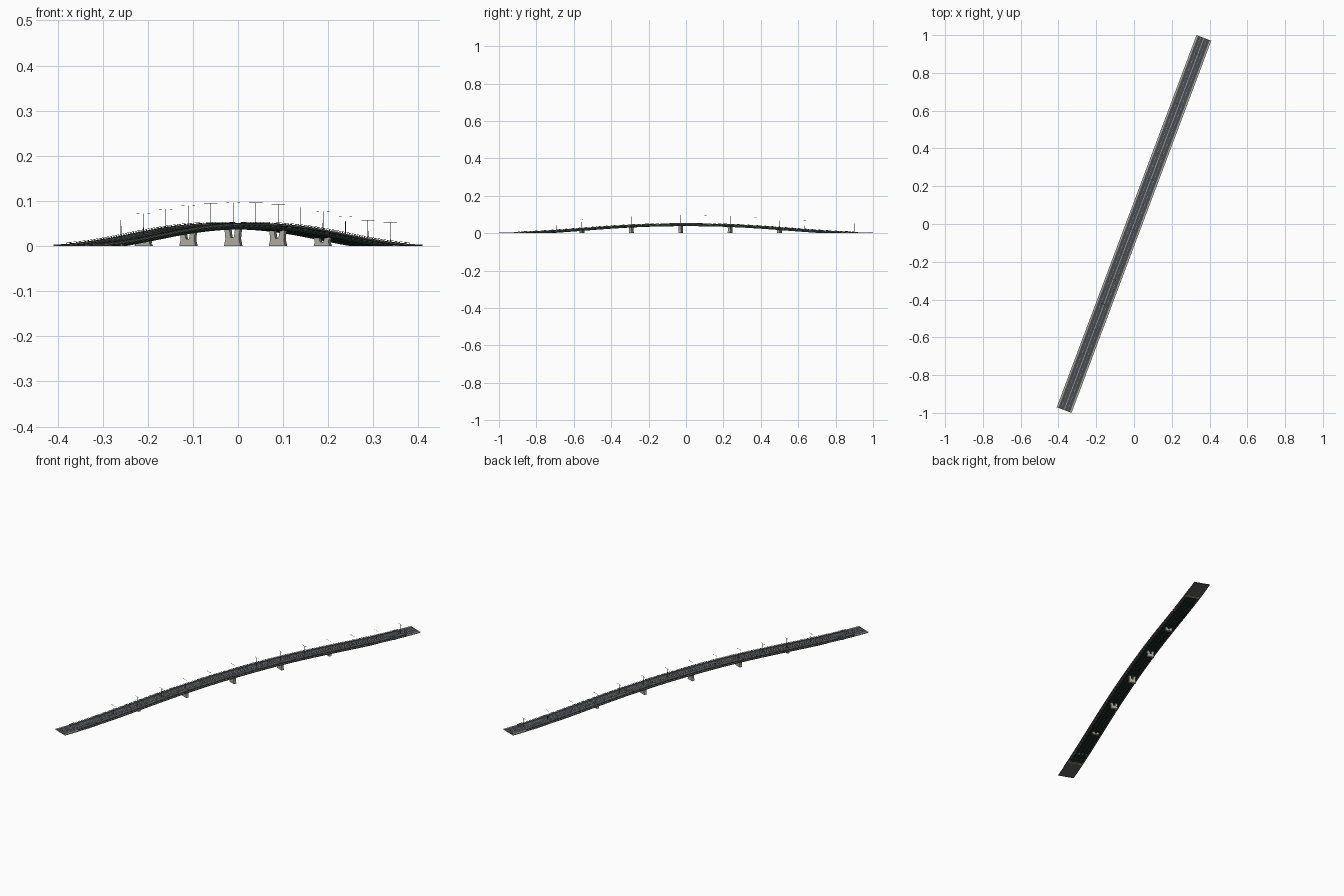
import bpy, bmesh, math

if "Cube" in bpy.data.objects:
    bpy.data.objects.remove(bpy.data.objects["Cube"])

HALF = 1.052                       # half length of the bridge along its axis
ANGLE = -math.atan2(0.37, 0.985)   # bridge runs diagonally in plan


def road_z(s):
    u = min(abs(s) / HALF, 1.0) ** 1.15
    return 0.0028 + 0.0457 * (1 + math.cos(math.pi * u)) / 2


def material(name, r, g, b):
    m = bpy.data.materials.new(name)
    m.diffuse_color = (r, g, b, 1)
    m.use_nodes = True
    m.node_tree.nodes["Principled BSDF"].inputs["Base Color"].default_value = m.diffuse_color
    return m


ASPHALT = material("asphalt", 0.085, 0.095, 0.105)
TRACK = material("worn_lane", 0.06, 0.067, 0.075)
CONCRETE = material("concrete", 0.42, 0.40, 0.35)
SLAB = material("slab_grey", 0.13, 0.125, 0.12)
GREEN = material("girder_green", 0.018, 0.045, 0.035)
DARK = material("dark_metal", 0.07, 0.08, 0.08)
PAINT = material("line_paint", 0.6, 0.6, 0.58)


def finish(bm, name, mat):
    bmesh.ops.recalc_face_normals(bm, faces=bm.faces)
    me = bpy.data.meshes.new(name)
    bm.to_mesh(me)
    bm.free()
    me.materials.append(mat)
    ob = bpy.data.objects.new(name, me)
    ob.rotation_euler.z = ANGLE
    bpy.context.collection.objects.link(ob)
    return ob


def strip(bm, t0, t1, z0, z1, s0=-HALF, s1=HALF, n=72):
    """Rectangular section swept along the road profile."""
    rings = []
    for i in range(n + 1):
        s = s0 + (s1 - s0) * i / n
        z = road_z(s)
        lo, hi = max(0, z + z0), max(0.0004, z + z1)
        rings.append([bm.verts.new(p) for p in
                      ((t0, s, lo), (t1, s, lo), (t1, s, hi), (t0, s, hi))])
    for a, b in zip(rings, rings[1:]):
        for k in range(4):
            j = (k + 1) % 4
            bm.faces.new((a[k], a[j], b[j], b[k]))
    bm.faces.new(rings[0])
    bm.faces.new(rings[-1])


def box(bm, x0, x1, y0, y1, z0, z1):
    v = bmesh.ops.create_cube(bm, size=1)["verts"]
    for p in v:
        p.co = (x1 if p.co.x > 0 else x0, y1 if p.co.y > 0 else y0,
                z1 if p.co.z > 0 else z0)


def strips(name, mat, *specs):
    bm = bmesh.new()
    for sp in specs:
        strip(bm, *sp)
    finish(bm, name, mat)


def both(t0, t1, *rest):
    return (t0, t1, *rest), (-t1, -t0, *rest)


# deck, road surface, walkways and median
strips("deck_slab", SLAB, (-0.042, 0.042, -0.003, -0.0006))
strips("road_surface", ASPHALT, (-0.033, 0.033, -0.0006, 0))
strips("worn_lanes", TRACK, *both(0.005, 0.013, -0.0003, 0.0002),
       *both(0.02, 0.029, -0.0003, 0.0002))
strips("walkways", CONCRETE, *both(0.033, 0.042, -0.0006, 0.001))
strips("median", CONCRETE, (-0.0014, 0.0014, -0.0003, 0.0012))
strips("crash_barriers", DARK, *both(0.0322, 0.0332, 0.001, 0.0028, -0.97, 0.97))

# dashed lane lines
bm = bmesh.new()
for i in range(50):
    s = -1.03 + i * 0.042
    for t in (-0.0165, 0.0165):
        strip(bm, t - 0.0004, t + 0.0004, 0, 0.0003, s, s + 0.018, 2)
finish(bm, "lane_dashes", PAINT)

# railings: rails and posts along both edges
R = 0.97
strips("handrails", DARK, *both(0.0408, 0.0416, 0.0042, 0.0048, -R, R),
       *both(0.041, 0.0414, 0.0029, 0.0032, -R, R),
       *both(0.041, 0.0414, 0.0018, 0.0021, -R, R))
bm = bmesh.new()
for i in range(98):
    s = -R + 2 * R * i / 97
    for t in (-0.0412, 0.0412):
        z = road_z(s)
        box(bm, t - 0.0003, t + 0.0003, s - 0.0004, s + 0.0004, z, z + 0.0045)
finish(bm, "railing_posts", DARK)

# girders with flanges beneath the deck
G = 0.9
beams = []
for t in (-0.027, -0.009, 0.009, 0.027):
    beams.append((t - 0.0008, t + 0.0008, -0.0105, -0.003, -G, G))
    beams.append((t - 0.0028, t + 0.0028, -0.0112, -0.0104, -G, G))
beams.append((-0.029, 0.029, -0.0036, -0.0029, -G, G))
strips("girders", GREEN, *beams)

# cross beams and tapered cantilever brackets
bm = bmesh.new()
for i in range(53):
    s = -0.88 + 1.76 * i / 52
    z = road_z(s)
    lo, hi = max(0.0004, z - 0.0085), max(0.0012, z - 0.0031)
    box(bm, -0.027, 0.027, s - 0.0007, s + 0.0007, lo, hi)
    for sg in (-1, 1):
        prof = [(0.027, lo), (0.0405, hi - 0.0007), (0.0405, hi), (0.027, hi)]
        f = bm.faces.new([bm.verts.new((sg * x, s - 0.0007, y)) for x, y in prof])
        ext = bmesh.ops.extrude_face_region(bm, geom=[f])["geom"]
        bmesh.ops.translate(bm, vec=(0, 0.0014, 0),
                            verts=[g for g in ext if isinstance(g, bmesh.types.BMVert)])
finish(bm, "cross_beams", GREEN)

# slotted piers with flared feet
bm = bmesh.new()
for k in range(-2, 3):
    s = -0.03 + 0.282 * k
    h = road_z(s) - 0.0112
    half = [(0.019, 0), (0.0185, 0.12 * h), (0.0162, 0.4 * h), (0.0165, 0.7 * h),
            (0.0185, h), (0.0065, h), (0.005, 0.7 * h), (0.0035, 0.5 * h)]
    prof = half + [(-x, z) for x, z in reversed(half)]
    d = 0.007
    f = bm.faces.new([bm.verts.new((x, s - d, z)) for x, z in prof])
    ext = bmesh.ops.extrude_face_region(bm, geom=[f])["geom"]
    bmesh.ops.translate(bm, vec=(0, 2 * d, 0),
                        verts=[g for g in ext if isinstance(g, bmesh.types.BMVert)])
    # bearing pads joining pier and girders
    for t in (-0.0125, 0.0125):
        box(bm, t - 0.006, t + 0.006, s - 0.005, s + 0.005, h - 0.001, h + 0.0015)
finish(bm, "piers", CONCRETE)

# end abutments and low pedestals near the shore
bm = bmesh.new()
for sg in (-1, 1):
    y = sg * 0.905
    box(bm, -0.040, 0.040, y - 0.006, y + 0.006, 0, road_z(y) - 0.002)
for t in (-0.027, -0.009, 0.009, 0.027):
    box(bm, t - 0.005, t + 0.005, -0.816, -0.804, 0, road_z(-0.81) - 0.006)
finish(bm, "abutments", CONCRETE)

# double-armed street lamps along the median
bm = bmesh.new()
for k in range(-5, 8):
    s = -0.03 + 0.1415 * k
    z = road_z(s)
    g = bmesh.ops.create_cone(bm, cap_ends=True, segments=8, radius1=0.0009,
                              radius2=0.0005, depth=0.048)["verts"]
    bmesh.ops.translate(bm, vec=(0, s, z + 0.024), verts=g)
    box(bm, -0.0012, 0.0012, s - 0.0012, s + 0.0012, z, z + 0.004)
    box(bm, -0.011, 0.011, s - 0.0003, s + 0.0003, z + 0.0478, z + 0.0484)
    for sg in (-1, 1):
        a, b = sorted((sg * 0.010, sg * 0.0155))
        box(bm, a, b, s - 0.0009, s + 0.0009, z + 0.0474, z + 0.0484)
finish(bm, "street_lamps", DARK)
